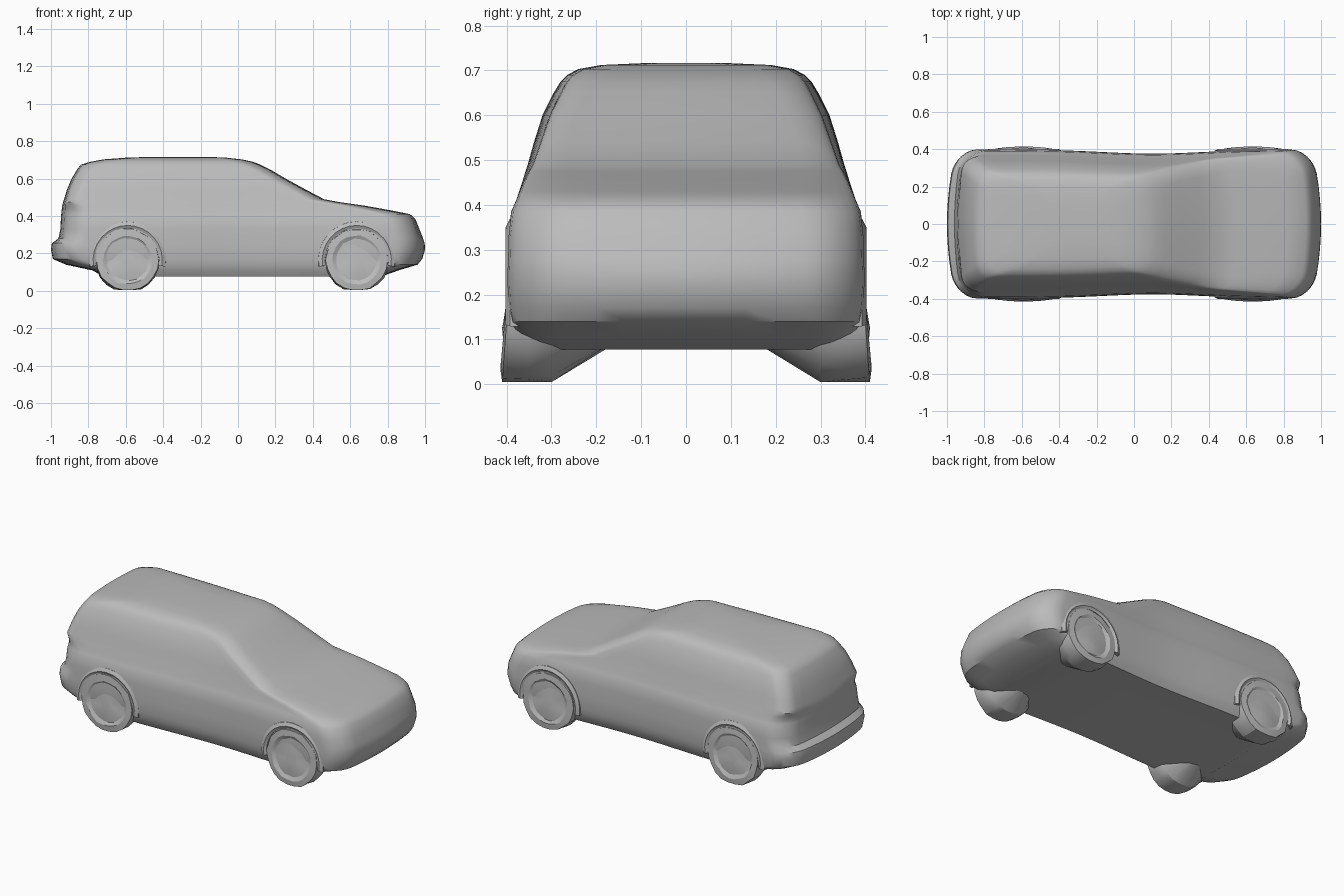
import bpy, bmesh, math, random

random.seed(4)
cube = bpy.data.objects.get("Cube")
if cube:
    bpy.data.objects.remove(cube, do_unlink=True)

grey = bpy.data.materials.new("plain grey")
grey.use_nodes = True
grey.diffuse_color = (0.5, 0.5, 0.5, 1)
grey.node_tree.nodes["Principled BSDF"].inputs["Base Color"].default_value = (0.5, 0.5, 0.5, 1)


def finish(name, bm, angle):
    bmesh.ops.recalc_face_normals(bm, faces=bm.faces)
    mesh = bpy.data.meshes.new(name)
    bm.to_mesh(mesh)
    bm.free()
    obj = bpy.data.objects.new(name, mesh)
    mesh.materials.append(grey)
    bpy.context.collection.objects.link(obj)
    bpy.ops.object.select_all(action="DESELECT")
    obj.select_set(True)
    bpy.context.view_layer.objects.active = obj
    bpy.ops.object.shade_smooth_by_angle(angle=math.radians(angle))
    return obj


def loft(bm, rings, caps=True):
    rows = [[bm.verts.new(p) for p in ring] for ring in rings]
    n = len(rows[0])
    for a, b in zip(rows, rows[1:]):
        for i in range(n):
            j = (i + 1) % n
            bm.faces.new((a[i], a[j], b[j], b[i]))
    if caps:
        bm.faces.new(rows[0])
        bm.faces.new(rows[-1])


def outline(z, rear, front, half, corner, bulge):
    """Rounded plan outline of the body at one height, bowed at both ends."""
    cy = min(corner, half * 0.6)
    pts = [(rear, (half - cy) * i / 4) for i in range(4)]
    for i in range(7):
        a = math.pi / 2 * i / 6
        pts.append((rear + corner * (1 - math.cos(a)), half - cy * (1 - math.sin(a))))
    x0, x1 = rear + corner, front - corner
    pts += [(x0 + (x1 - x0) * i / 16, half) for i in range(1, 16)]
    for i in range(7):
        a = math.pi / 2 * i / 6
        pts.append((front - corner * (1 - math.sin(a)), half - cy * (1 - math.cos(a))))
    pts += [(front, (half - cy) * i / 4) for i in (3, 2, 1, 0)]
    ring = []
    for x, y in pts:
        bow = bulge * (y / half) ** 2
        nx = x + bow * max(0, 1 - (x - rear) / 0.3) - bow * max(0, 1 - (front - x) / 0.3)
        ny = y * (1 - 0.055 * math.exp(-((x - 0.1) / 0.38) ** 2))
        ring.append((nx, ny, z))
    return ring + [(x, -y, z) for x, y, z in ring[-2:0:-1]]


# Body shell: height, rear x, front x, half width, corner size, end bow
SLICES = [
    (0.078, -0.72, 0.77, 0.36, 0.08, 0.02),
    (0.11, -0.78, 0.86, 0.38, 0.10, 0.03),
    (0.14, -0.92, 0.96, 0.39, 0.12, 0.04),
    (0.17, -0.99, 0.985, 0.395, 0.13, 0.05),
    (0.22, -1.0, 1.0, 0.398, 0.13, 0.05),
    (0.255, -0.995, 0.998, 0.398, 0.13, 0.05),
    (0.28, -0.96, 0.99, 0.397, 0.13, 0.04),
    (0.33, -0.95, 0.97, 0.396, 0.13, 0.04),
    (0.385, -0.947, 0.948, 0.39, 0.13, 0.04),
    (0.41, -0.945, 0.92, 0.379, 0.13, 0.04),
    (0.43, -0.943, 0.82, 0.372, 0.12, 0.04),
    (0.455, -0.94, 0.68, 0.364, 0.10, 0.03),
    (0.475, -0.935, 0.54, 0.358, 0.08, 0.02),
    (0.49, -0.93, 0.46, 0.353, 0.08, 0.02),
    (0.54, -0.915, 0.365, 0.339, 0.08, 0.02),
    (0.60, -0.89, 0.255, 0.32, 0.08, 0.02),
    (0.65, -0.86, 0.17, 0.295, 0.08, 0.02),
    (0.675, -0.84, 0.12, 0.28, 0.08, 0.02),
    (0.69, -0.79, 0.08, 0.265, 0.08, 0.02),
    (0.703, -0.72, 0.02, 0.24, 0.08, 0.02),
    (0.712, -0.60, -0.06, 0.19, 0.08, 0.02),
    (0.716, -0.48, -0.15, 0.10, 0.06, 0.01),
]
bm = bmesh.new()
loft(bm, [outline(*s) for s in SLICES])
finish("body_shell", bm, 35)


# Wheels: blunt tyres with flattened feet and an inner taper under the floor
def wheel(name, cx, side):
    cz, n = 0.165, 22
    rings = []
    for y, r in ((0.18, 0.085), (0.30, 0.165), (0.35, 0.172), (0.398, 0.165),
                 (0.402, 0.13), (0.392, 0.11), (0.398, 0.04)):
        ring = []
        for i in range(n):
            a = 2 * math.pi * i / n
            rr = r + random.uniform(-0.004, 0.004)
            z = max(0.005, cz + rr * math.sin(a))
            flare = 0.012 * max(0, -math.sin(a)) if y > 0.35 else 0
            ring.append((cx + rr * math.cos(a), side * (y + flare), z))
        rings.append(ring)
    bm = bmesh.new()
    loft(bm, rings)
    finish(name, bm, 25)


# Arch lips: shallow flares around the upper part of each wheel
def arch(name, cx, side):
    bm = bmesh.new()
    rings = []
    for i in range(17):
        a = math.radians(-10 + 200 * i / 16)
        ring = []
        for r, y in ((0.165, 0.35), (0.17, 0.394), (0.185, 0.402), (0.205, 0.392), (0.21, 0.35)):
            ring.append((cx + r * math.cos(a), side * y, 0.165 + r * math.sin(a)))
        rings.append(ring)
    loft(bm, rings)
    finish(name, bm, 40)


for end, cx in (("front", 0.635), ("rear", -0.59)):
    for label, side in (("left", 1), ("right", -1)):
        wheel(f"{end}_{label}_wheel", cx, side)
        arch(f"{end}_{label}_wheel_arch", cx, side)
